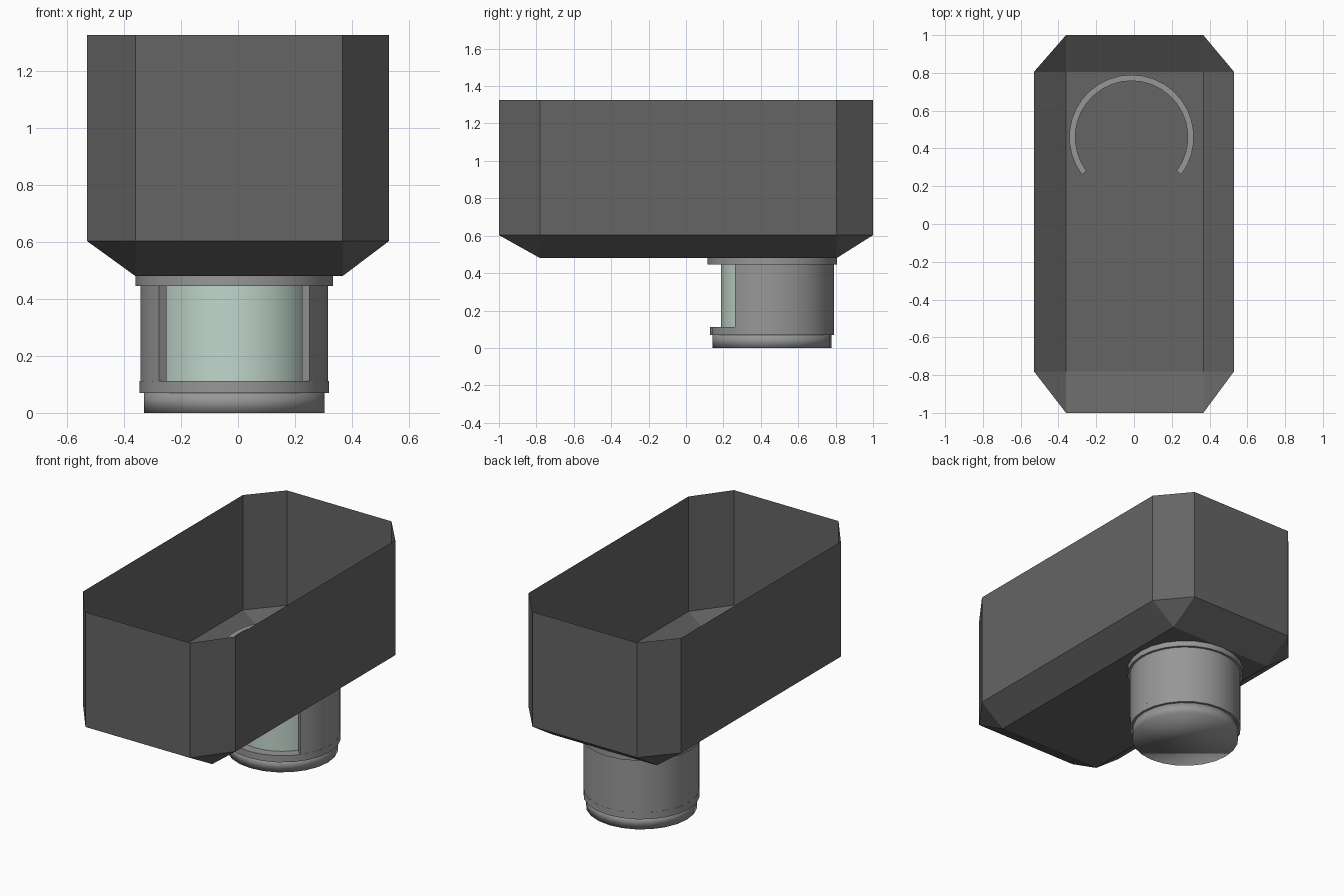
import bpy, bmesh
from math import cos, sin, radians

if "Cube" in bpy.data.objects:
    bpy.data.objects.remove(bpy.data.objects["Cube"])

CX, CY = -0.013, 0.46   # axis of the round outlet


def material(name, r, g, b):
    mat = bpy.data.materials.new(name)
    mat.diffuse_color = (r, g, b, 1)
    mat.use_nodes = True
    mat.node_tree.nodes["Principled BSDF"].inputs["Base Color"].default_value = mat.diffuse_color
    return mat


DARK = material("dark_plastic", 0.13, 0.13, 0.13)
GREY = material("mid_grey", 0.31, 0.31, 0.31)
GLASS = material("pale_glass", 0.54, 0.68, 0.61)


def finish(name, bm, mat, smooth=True):
    bmesh.ops.recalc_face_normals(bm, faces=bm.faces)
    me = bpy.data.meshes.new(name)
    bm.to_mesh(me)
    bm.free()
    me.materials.append(mat)
    ob = bpy.data.objects.new(name, me)
    bpy.context.collection.objects.link(ob)
    if smooth:
        bpy.ops.object.select_all(action='DESELECT')
        ob.select_set(True)
        bpy.context.view_layer.objects.active = ob
        bpy.ops.object.shade_smooth_by_angle(angle=radians(35))
    return ob


def ring(name, profile, mat, a0=0, a1=360, n=24):
    """Sweep a (radius, z) profile about the outlet axis."""
    bm = bmesh.new()
    full = a1 - a0 == 360
    rows = []
    for i in range(n if full else n + 1):
        a = radians(a0 + (a1 - a0) * i / n)
        rows.append([bm.verts.new((CX + r * cos(a), CY + r * sin(a), z))
                     for r, z in profile])
    m = len(profile)
    for i in range(n):
        p, q = rows[i], rows[(i + 1) % len(rows)]
        for j in range(m if m > 2 else 1):
            k = (j + 1) % m
            bm.faces.new((p[j], q[j], q[k], p[k]))
    if not full:
        bm.faces.new(rows[0])
        bm.faces.new(rows[-1])
    return finish(name, bm, mat)


def box(r_in, r_out, z0, z1):
    return [(r_in, z0), (r_out, z0), (r_out, z1), (r_in, z1)]


# Open-topped hopper: octagonal walls, sloped skirt, rectangular floor
bm = bmesh.new()
xa, xb, y0, y1 = -0.36, 0.367, -0.78, 0.805
outline = [(xb, -1), (0.53, y0), (0.53, y1), (xb, 1),
           (xa, 1), (-0.53, y1), (-0.53, y0), (xa, -1)]
top = [bm.verts.new((x, y, 1.325)) for x, y in outline]
low = [bm.verts.new((x, y, 0.603)) for x, y in outline]
base = [bm.verts.new((x, y, 0.48))
        for x, y in ((xb, y0), (xb, y1), (xa, y1), (xa, y0))]
for i in range(8):
    j = (i + 1) % 8
    bm.faces.new((low[i], low[j], top[j], top[i]))
for c in range(4):
    a, b, nxt = low[2 * c], low[2 * c + 1], low[(2 * c + 2) % 8]
    bm.faces.new((a, base[c], b))
    bm.faces.new((b, base[c], base[(c + 1) % 4], nxt))
bm.faces.new(base)
finish("hopper", bm, DARK, smooth=False)

# Outlet: collar, C-shaped sleeve with front window, and lower band
ring("collar", box(0.295, 0.346, 0.445, 0.48), GREY)
ring("sleeve", box(0.298, 0.33, 0.112, 0.65), GREY, -37, 217, 24)
ring("lower_band", box(0.26, 0.332, 0.07, 0.112), GREY)

# Glass tube inside the sleeve
ring("glass_tube", [(0.273, 0.09), (0.273, 0.65)], GLASS, n=32)

# Solid foot cap, softly shaded over its bottom edge
bpy.ops.mesh.primitive_cylinder_add(vertices=24, radius=0.317, depth=0.075,
                                    location=(CX, CY, 0.0375))
foot = bpy.context.object
foot.name = "foot_cap"
foot.data.materials.append(GREY)
bpy.ops.object.shade_smooth()
